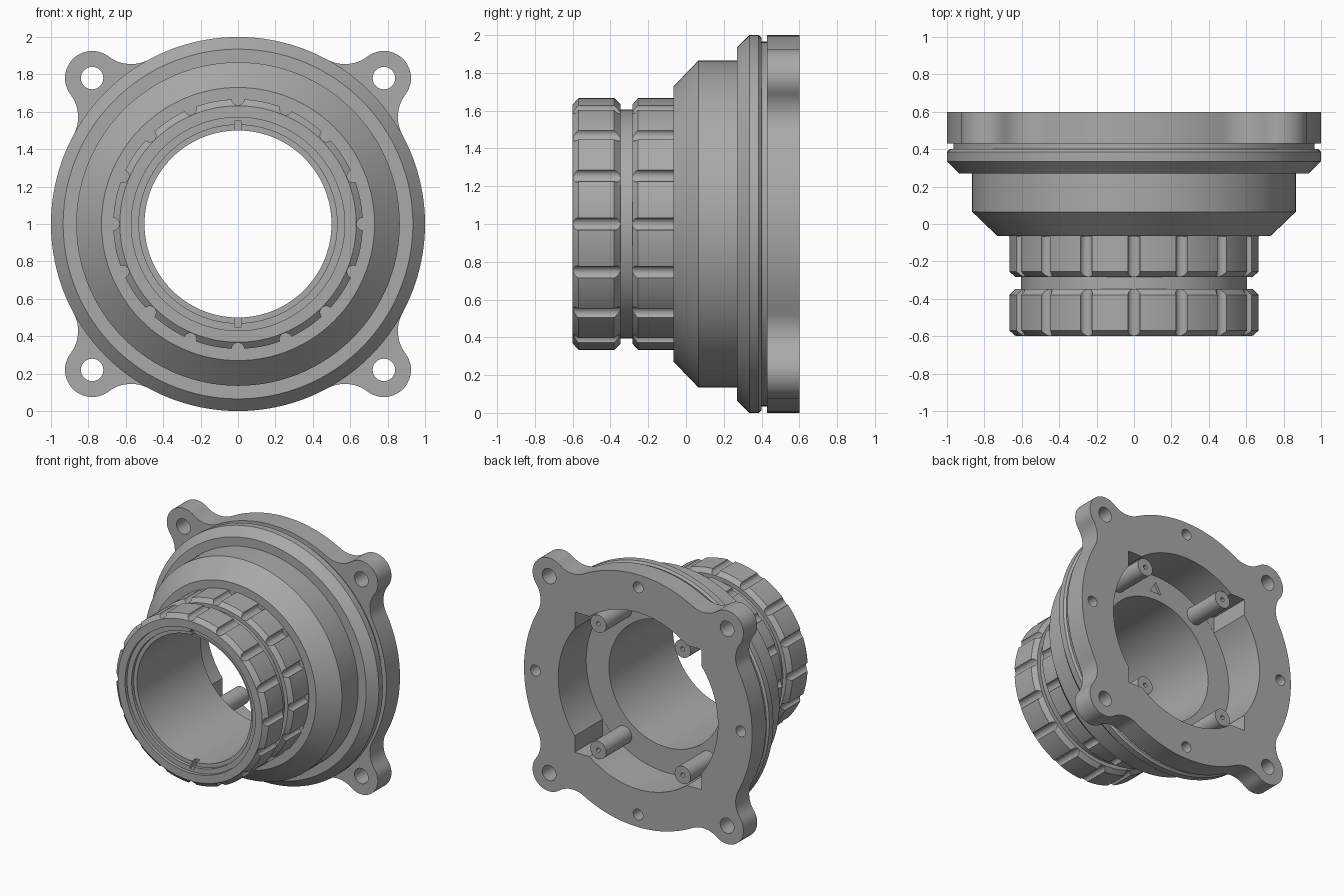
import bpy, bmesh
from math import sin, cos, pi, acos, atan2, radians, sqrt
from mathutils import Matrix, Vector

old = bpy.data.objects.get("Cube")
if old:
    bpy.data.objects.remove(old, do_unlink=True)

grey = bpy.data.materials.new("satin grey")
grey.use_nodes = True
grey.diffuse_color = (0.4, 0.4, 0.4, 1)
grey.node_tree.nodes["Principled BSDF"].inputs["Base Color"].default_value = (0.4, 0.4, 0.4, 1)

AXIS_Z = 1.0
BACK = 0.6
FLANGE_FRONT = 0.43
FLOOR = 0.25


def make(name, bm):
    bmesh.ops.recalc_face_normals(bm, faces=bm.faces[:])
    mesh = bpy.data.meshes.new(name)
    bm.to_mesh(mesh)
    bm.free()
    mesh.materials.append(grey)
    ob = bpy.data.objects.new(name, mesh)
    bpy.context.collection.objects.link(ob)
    return ob


def lathe(name, profile, steps=128):
    """Revolve a closed (radius, y) profile about the main axis."""
    bm = bmesh.new()
    rings = []
    for i in range(steps):
        a = 2 * pi * i / steps
        rings.append([bm.verts.new((r * cos(a), y, AXIS_Z + r * sin(a))) for r, y in profile])
    n = len(profile)
    for i in range(steps):
        p, q = rings[i], rings[(i + 1) % steps]
        for j in range(n):
            k = (j + 1) % n
            bm.faces.new((p[j], p[k], q[k], q[j]))
    return make(name, bm)


def prism(bm, outline, y0, y1):
    """Extrude an (x, height above axis) outline along y."""
    a = [bm.verts.new((x, y0, AXIS_Z + z)) for x, z in outline]
    b = [bm.verts.new((x, y1, AXIS_Z + z)) for x, z in outline]
    front = bm.faces.new(a)
    bm.faces.new(b[::-1])
    for i in range(len(a)):
        j = (i + 1) % len(a)
        bm.faces.new((a[i], b[i], b[j], a[j]))
    return front


def circle(x, z, r, n=32):
    return [(x + r * cos(2 * pi * i / n), z + r * sin(2 * pi * i / n)) for i in range(n)]


def prisms(name, outlines, y0, y1):
    bm = bmesh.new()
    for o in outlines:
        prism(bm, o, y0, y1)
    return make(name, bm)


def cut(ob, *cutters):
    for c in cutters:
        c.hide_render = True
        mod = ob.modifiers.new("cut", "BOOLEAN")
        mod.operation, mod.solver, mod.object = "DIFFERENCE", "EXACT", c
    bpy.context.view_layer.update()
    mesh = bpy.data.meshes.new_from_object(ob.evaluated_get(bpy.context.evaluated_depsgraph_get()))
    ob.modifiers.clear()
    ob.data = mesh


def corners(d, e):
    return [(sx * d, sz * e) for sx in (1, -1) for sz in (1, -1)]


def rect(x, z, w, h):
    return [(x - w, z - h), (x + w, z - h), (x + w, z + h), (x - w, z + h)]


# Housing: grip sleeve, cone, drum and front ring in one turned profile
housing = lathe("housing", [
    (0.57, -0.6), (0.632, -0.6), (0.667, -0.57), (0.667, -0.38), (0.635, -0.348), (0.605, -0.348),
    (0.605, -0.283), (0.635, -0.283), (0.667, -0.255), (0.667, -0.065), (0.73, -0.065),
    (0.865, 0.065), (0.865, 0.27), (0.935, 0.27), (1.0, 0.335), (1.0, 0.385), (0.985, 0.4),
    (0.965, 0.4), (0.965, FLANGE_FRONT), (0.7, FLANGE_FRONT), (0.7, FLOOR), (0.5, FLOOR),
    (0.5, -0.55), (0.53, -0.55), (0.53, -0.575), (0.57, -0.575)])

# Cutters for the housing: grip grooves, key slots, square pocket, arrow mark
grooves = prisms("groove_cutter", [
    circle(0.667 * cos(i * pi / 8), 0.667 * sin(i * pi / 8), 0.033, 20) for i in range(16)], -0.7, -0.067)
slots = prisms("slot_cutter", [rect(0, s * 0.51, 0.018, 0.04) for s in (1, -1)], -0.7, -0.5)
pocket = prisms("pocket_cutter", [rect(0, 0, 0.555, 0.555)], FLOOR + 0.001, 0.8)
arrow = prisms("arrow_cutter", [[(-0.05, 0.56), (0.05, 0.56), (0, 0.65)]], FLOOR - 0.02, 0.4)
cut(housing, grooves, slots, pocket, arrow)

# Flange outline: main circle, four ears, tangent fillets
EAR, EAR_R, FIL = 0.78, 0.145, 0.2
dist = EAR * sqrt(2)
phi = acos(((1 + FIL) ** 2 + dist ** 2 - (EAR_R + FIL) ** 2) / (2 * dist * (1 + FIL)))
fc = Vector(((1 + FIL) * cos(phi), (1 + FIL) * sin(phi)))
to_ear = atan2(-fc.y, dist - fc.x)


def arc(cx, cy, r, a0, a1, n):
    return [(cx + r * cos(a0 + (a1 - a0) * i / n), cy + r * sin(a0 + (a1 - a0) * i / n)) for i in range(n)]


ear_end = to_ear + pi
start_fillet = phi + pi
upper = arc(dist, 0, EAR_R, 0, ear_end, 14)
upper += arc(fc.x, fc.y, FIL, to_ear + 2 * pi, start_fillet, 12)
upper += arc(0, 0, 1, phi, pi / 4, 10) + [(cos(pi / 4), sin(pi / 4))]
quarter = [(x, -y) for x, y in upper[:0:-1]][1:] + upper
outline = []
for q in range(4):
    m = Matrix.Rotation(pi / 4 + q * pi / 2, 2)
    outline += [tuple(m @ Vector(p)) for p in quarter]

bm = bmesh.new()
front = prism(bm, outline, FLANGE_FRONT, BACK)
bmesh.ops.bevel(bm, geom=list(front.edges), offset=0.012, segments=1, affect="EDGES")
flange = make("flange", bm)

# Flange openings: cavity, square pocket, ear holes and blind screw holes
cavity = prisms("cavity_cutter", [circle(0, 0, 0.7, 128)], 0.3, 0.8)
ear_holes = prisms("ear_hole_cutter", [circle(x, z, 0.06) for x, z in corners(EAR, EAR)], 0.3, 0.8)
screw_holes = prisms("screw_hole_cutter", [
    circle(0.9 * cos(i * pi / 2), 0.9 * sin(i * pi / 2), 0.043, 24) for i in range(4)], 0.45, 0.8)
cut(flange, cavity, pocket, ear_holes, screw_holes)

# Four screw pillars standing on the cavity floor
posts = corners(0.37, 0.5)
pillars = prisms("screw_pillars", [circle(x, z, 0.07) for x, z in posts], FLOOR - 0.01, 0.57)
pilot = prisms("pilot_cutter", [circle(x, z, 0.017, 16) for x, z in posts], 0.45, 0.8)
cut(pillars, pilot)

for c in (grooves, slots, pocket, arrow, cavity, ear_holes, screw_holes, pilot):
    bpy.data.objects.remove(c, do_unlink=True)

# Smooth shading with crisp machined edges
bpy.ops.object.select_all(action="DESELECT")
for ob in (housing, flange, pillars):
    ob.select_set(True)
bpy.context.view_layer.objects.active = housing
bpy.ops.object.shade_smooth_by_angle(angle=radians(25))
